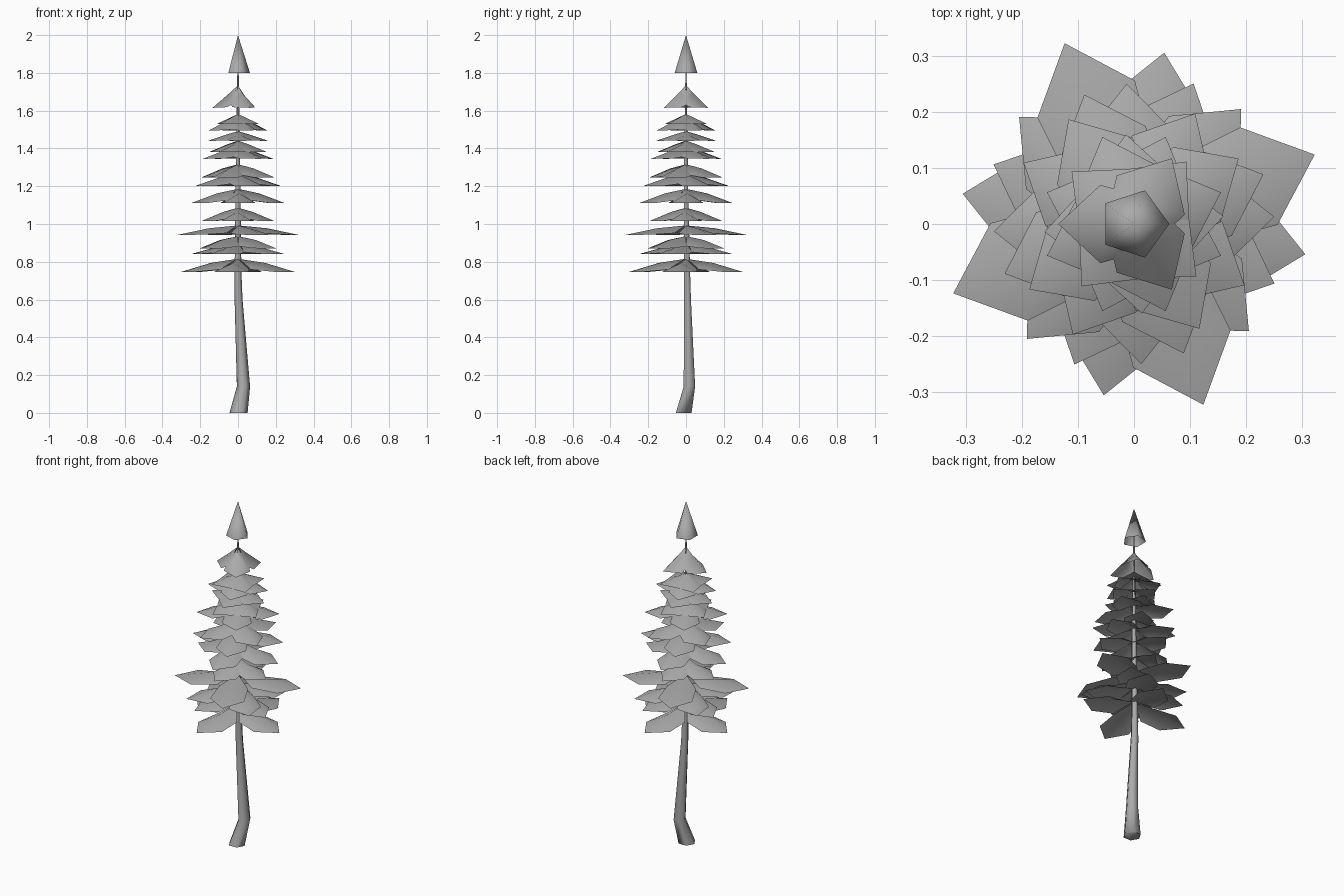
import bpy, bmesh, math
from mathutils import Vector, Matrix

if "Cube" in bpy.data.objects:
    bpy.data.objects.remove(bpy.data.objects["Cube"])

grey = bpy.data.materials.new("plain grey")
grey.diffuse_color = (0.4, 0.4, 0.4, 1)
grey.use_nodes = True
grey.node_tree.nodes["Principled BSDF"].inputs["Base Color"].default_value = grey.diffuse_color


def finish(bm, name):
    me = bpy.data.meshes.new(name)
    bm.to_mesh(me)
    bm.free()
    me.materials.append(grey)
    ob = bpy.data.objects.new(name, me)
    bpy.context.collection.objects.link(ob)
    bpy.ops.object.select_all(action='DESELECT')
    ob.select_set(True)
    bpy.context.view_layer.objects.active = ob
    bpy.ops.object.shade_smooth_by_angle(angle=math.radians(80))


# Bent, tapering trunk: x, y, z, radius
path = [(0.003, -0.012, 0, 0.048), (0.029, 0.018, 0.14, 0.035),
        (0.003, 0.008, 0.6, 0.021), (0, 0.006, 0.75, 0.018),
        (0, 0, 1.2, 0.013), (0, 0, 1.85, 0.003)]
N = 6
bm = bmesh.new()
rings = [[bm.verts.new((x + r * math.cos(i * math.tau / N), y + r * math.sin(i * math.tau / N), z))
          for i in range(N)] for x, y, z, r in path]
for a, b in zip(rings, rings[1:]):
    for i in range(N):
        j = (i + 1) % N
        bm.faces.new((a[i], a[j], b[j], b[i]))
bm.faces.new(rings[0][::-1])
finish(bm, "trunk")

# Open five-sided cone at the tip
bm = bmesh.new()
apex = bm.verts.new((0, 0, 2))
base = [bm.verts.new((0.063 * math.cos(i * math.tau / 5), 0.063 * math.sin(i * math.tau / 5), 1.8))
        for i in range(5)]
for i in range(5):
    bm.faces.new((base[i], base[(i + 1) % 5], apex))
finish(bm, "tree_top")


# One frond: a folded kite-like plate, drooping from the trunk
def frond(bm, z, R, angle, drop):
    rot = Matrix.Rotation(math.radians(angle), 4, 'Z')
    along = 0.85 * R - 0.055       # where the frond is widest
    wide = 0.055 + 0.11 * R        # its half width there

    def v(x, y, h):
        return bm.verts.new(rot @ Vector((x, y, 0)) + Vector((0, 0, z + h * drop)))
    root, mid, tip = v(0.005, 0, 1), v(along * 0.7, 0, 0.7), v(R, 0, 0)
    for s in (1, -1):
        inner = v(along * 0.4, s * wide * 0.85, 0.2)
        outer = v(along, s * wide, 0.03)
        for f in ((root, inner, mid), (inner, outer, mid), (outer, tip, mid)):
            bm.faces.new(f if s < 0 else f[::-1])


# Tiers: tip height, reach, first angle, droop, count
tiers = [(0.745, 0.31, -10, 0.07, 4), (0.84, 0.272, -23, 0.055, 4),
         (0.87, 0.28, 47, 0.065, 4), (0.942, 0.345, 21, 0.05, 4),
         (1.015, 0.195, -5, 0.07, 4), (1.11, 0.25, 3, 0.075, 4),
         (1.2, 0.247, 21, 0.065, 4), (1.245, 0.225, -29, 0.07, 4),
         (1.345, 0.22, 32, 0.06, 4), (1.38, 0.165, -20, 0.06, 4),
         (1.44, 0.16, 5, 0.05, 4), (1.495, 0.165, 20, 0.075, 4),
         (1.53, 0.145, 50, 0.05, 4), (1.615, 0.135, 60, 0.115, 3)]
for k, (z, R, ang, drop, n) in enumerate(tiers):
    bm = bmesh.new()
    for i in range(n):
        frond(bm, z, R, ang + i * 360 / n, drop)
    for f in bm.faces:
        f.normal_update()
        if f.normal.z < 0:
            f.normal_flip()
    finish(bm, "frond_tier_%02d" % (k + 1))
